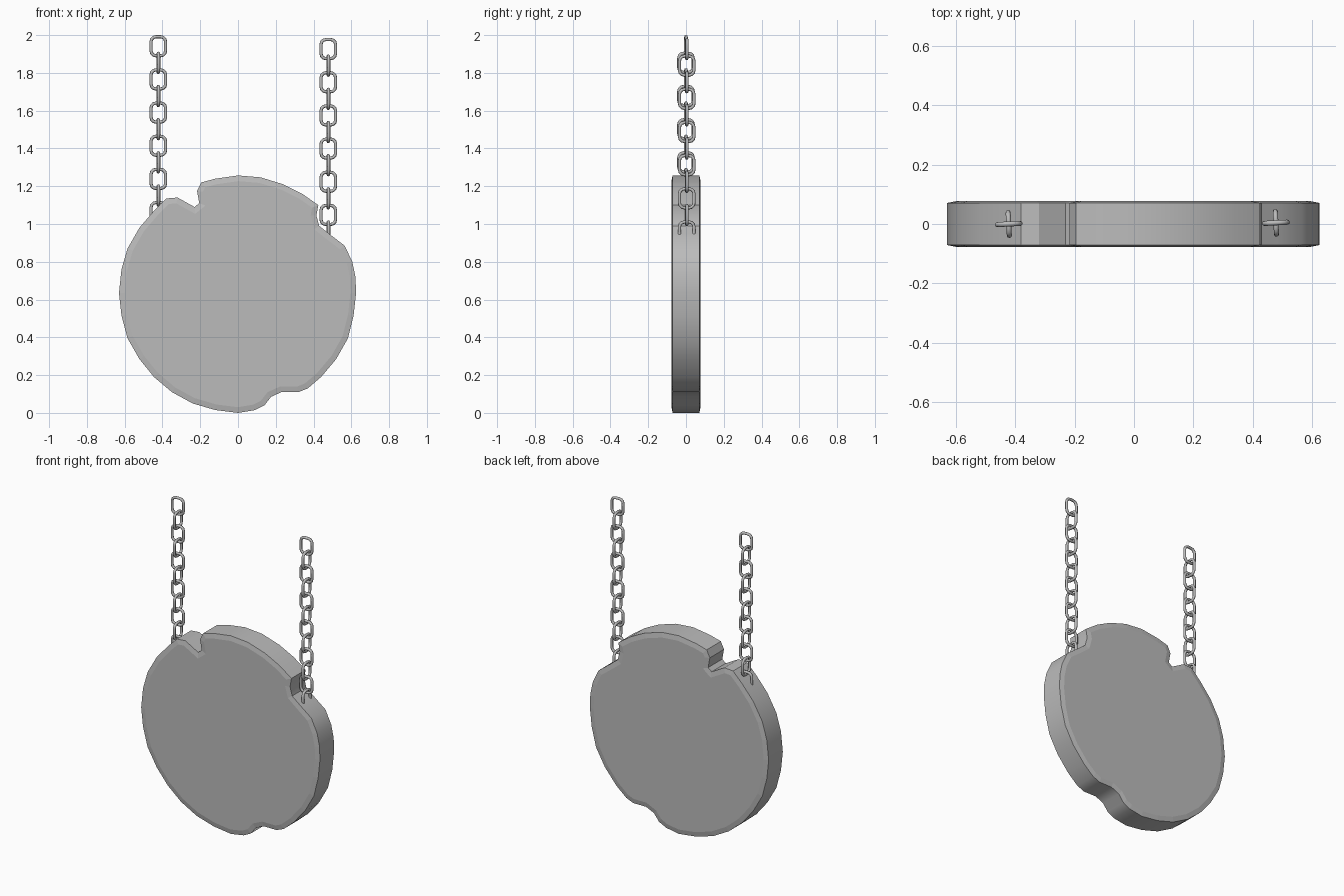
import bpy, bmesh, math
from mathutils import Vector, Matrix

if "Cube" in bpy.data.objects:
    bpy.data.objects.remove(bpy.data.objects["Cube"])

grey = bpy.data.materials.new("stone_grey")
grey.diffuse_color = (0.5, 0.5, 0.5, 1)
grey.use_nodes = True
grey.node_tree.nodes["Principled BSDF"].inputs["Base Color"].default_value = grey.diffuse_color


def finish(name, bm):
    bmesh.ops.recalc_face_normals(bm, faces=bm.faces)
    me = bpy.data.meshes.new(name)
    bm.to_mesh(me)
    bm.free()
    me.materials.append(grey)
    ob = bpy.data.objects.new(name, me)
    bpy.context.collection.objects.link(ob)
    return ob


# Sign board: chipped round outline (x, z), extruded, with a shallow sloped rim
outline = [
    (0, 1.257), (0.12, 1.247), (0.24, 1.21), (0.34, 1.16), (0.425, 1.10),
    (0.415, 1.045), (0.43, 0.99), (0.48, 0.95), (0.565, 0.885), (0.605, 0.80),
    (0.622, 0.72), (0.625, 0.635), (0.612, 0.515), (0.582, 0.395), (0.52, 0.285),
    (0.44, 0.19), (0.37, 0.13), (0.32, 0.11), (0.23, 0.11), (0.175, 0.085),
    (0.14, 0.04), (0.09, 0.015), (0, 0), (-0.12, 0.015), (-0.24, 0.05),
    (-0.35, 0.11), (-0.445, 0.19), (-0.522, 0.285), (-0.585, 0.395),
    (-0.617, 0.515), (-0.63, 0.635), (-0.617, 0.76), (-0.585, 0.87),
    (-0.522, 0.98), (-0.445, 1.07), (-0.38, 1.135), (-0.32, 1.14),
    (-0.23, 1.09), (-0.205, 1.11), (-0.217, 1.175), (-0.195, 1.22), (-0.12, 1.24)]
bm = bmesh.new()
front = [bm.verts.new((x, -0.071, z)) for x, z in outline]
back = [bm.verts.new((x, 0.071, z)) for x, z in outline]
n = len(outline)
caps = [bm.faces.new(front), bm.faces.new(back)]
sides = []
for i in range(n):
    j = (i + 1) % n
    sides.append(bm.faces.new((front[i], front[j], back[j], back[i])))
bmesh.ops.recalc_face_normals(bm, faces=bm.faces)
for f in sides:
    f.smooth = True
for e in bm.edges:
    if e.calc_face_angle(0) > math.radians(30):
        e.smooth = False
for cap in caps:
    bmesh.ops.inset_region(bm, faces=[cap], thickness=0.03, depth=0.006,
                           use_even_offset=True)
finish("sign_board", bm)


# One rounded rectangular link, swept as a tube
def add_link(bm, centre, yaw, hw=0.0385, hh=0.0505, corner=0.026, r=0.0085, segs=8):
    path = []
    for q, (sx, sz) in enumerate([(1, 1), (-1, 1), (-1, -1), (1, -1)]):
        for k in range(4):
            a = math.radians(90 * q + 30 * k)
            d = Vector((math.cos(a), 0, math.sin(a)))
            path.append((Vector((sx * (hw - corner), 0, sz * (hh - corner))) + d * corner, d))
    turn = Matrix.Translation(centre) @ Matrix.Rotation(yaw, 4, 'Z')
    rings = []
    for p, d in path:
        ring = []
        for s in range(segs):
            a = 2 * math.pi * s / segs
            ring.append(bm.verts.new(
                turn @ (p + d * (r * math.cos(a)) + Vector((0, r * math.sin(a), 0)))))
        rings.append(ring)
    for i in range(len(rings)):
        a, b = rings[i], rings[(i + 1) % len(rings)]
        for s in range(segs):
            t = (s + 1) % segs
            bm.faces.new((a[s], a[t], b[t], b[s])).smooth = True


# Two hanging chains with alternating links, ending inside the board
for name, x, y, top in (("left_chain", -0.422, 0, 2.0), ("right_chain", 0.478, 0.004, 1.985)):
    bm = bmesh.new()
    for i in range(12):
        yaw = math.radians(3 + 90 * (i % 2))
        add_link(bm, Vector((x, y, top - 0.059 - 0.0878 * i)), yaw)
    finish(name, bm)
